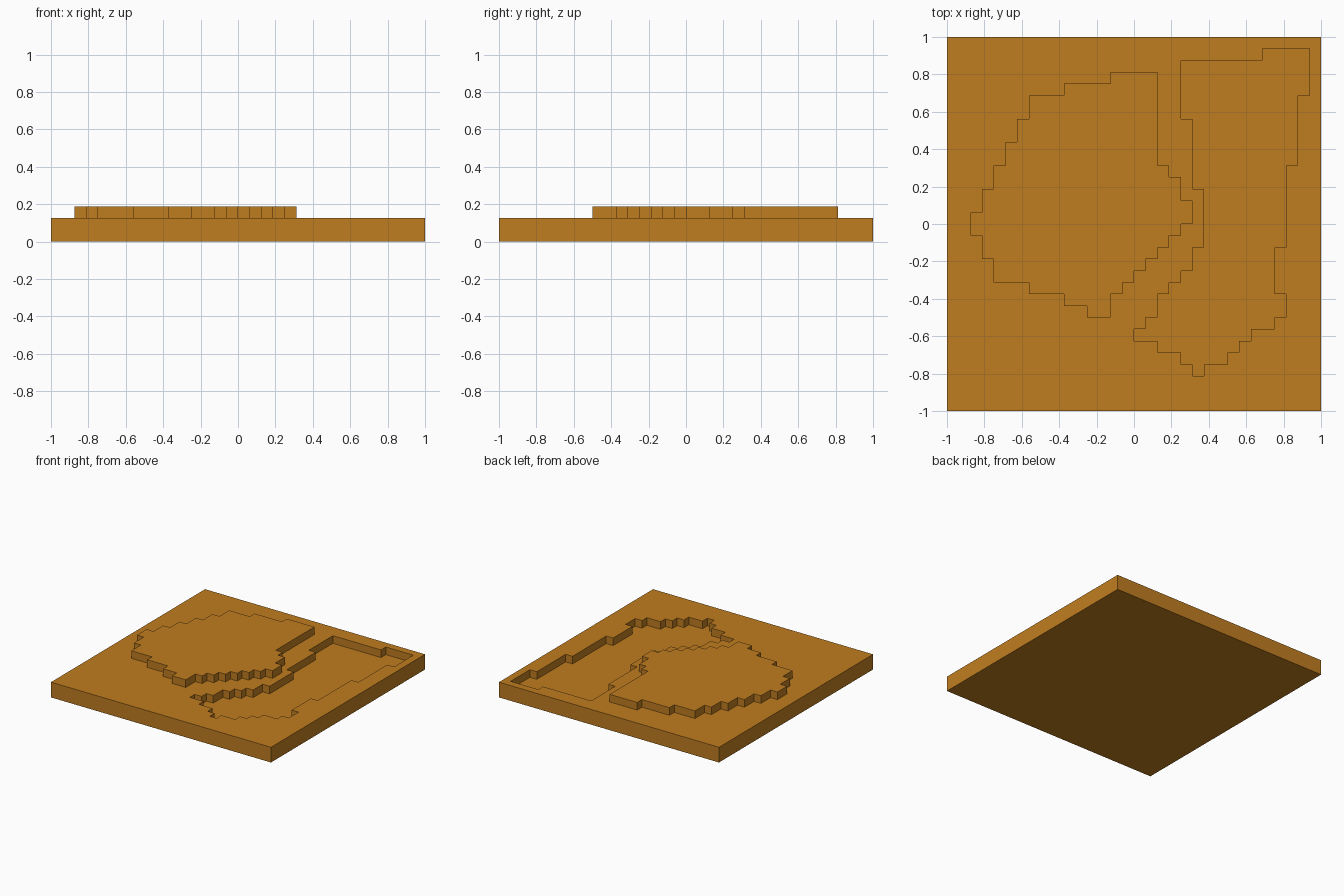
import bpy, bmesh

if "Cube" in bpy.data.objects:
    bpy.data.objects.remove(bpy.data.objects["Cube"])

U = 1 / 16  # grid step of the stepped outlines

ochre = bpy.data.materials.new("ochre")
ochre.diffuse_color = (0.53, 0.205, 0.0145, 1)
ochre.use_nodes = True
ochre.node_tree.nodes["Principled BSDF"].inputs["Base Color"].default_value = ochre.diffuse_color


def stepped_outline(x, y, moves):
    """Corners of a right-angled outline: moves alternate new y, new x."""
    pts = [(x, y)]
    for i, v in enumerate(moves):
        x, y = (x, v) if i % 2 == 0 else (v, y)
        pts.append((x, y))
    return pts


def prism(name, pts, z0, z1):
    """Extrude a flat outline (in grid steps) from z0 to z1."""
    bm = bmesh.new()
    face = bm.faces.new([bm.verts.new((x * U, y * U, z0 * U)) for x, y in pts])
    top = bmesh.ops.extrude_face_region(bm, geom=[face])["geom"]
    verts = [g for g in top if isinstance(g, bmesh.types.BMVert)]
    bmesh.ops.translate(bm, verts=verts, vec=(0, 0, (z1 - z0) * U))
    bmesh.ops.recalc_face_normals(bm, faces=bm.faces)
    mesh = bpy.data.meshes.new(name)
    bm.to_mesh(mesh)
    bm.free()
    mesh.materials.append(ochre)
    ob = bpy.data.objects.new(name, mesh)
    bpy.context.collection.objects.link(ob)
    return ob


def combine(target, tool, operation):
    """Apply a boolean and remove the tool object."""
    mod = target.modifiers.new(operation.lower(), "BOOLEAN")
    mod.object, mod.operation, mod.solver = tool, operation, "EXACT"
    bpy.context.view_layer.objects.active = target
    bpy.ops.object.modifier_apply(modifier=mod.name)
    bpy.data.objects.remove(tool)


# Square board
board = prism("stepped_relief_board", [(-16, -16), (16, -16), (16, 16), (-16, 16)], 0, 2)

# Sunken region, one step deep
basin = prism("basin_cutter", stepped_outline(11, 15, [
    14, 4, 9, 5, 3, 6, -2, 5, -4, 4, -5, 3, -6, 2, -8, 1, -9, 0,
    -10, 2, -11, 4, -12, 5, -13, 6, -12, 8, -11, 9, -10, 10, -9, 12,
    -8, 13, -6, 12, -2, 13, 5, 14, 11, 15, 15]), 1, 3)
basin.hide_render = True
combine(board, basin, "DIFFERENCE")

# Raised plateau, one step high, rooted inside the board
plateau = prism("plateau", stepped_outline(-2, 13, [
    12, -6, 11, -9, 9, -10, 7, -11, 5, -12, 3, -13, 1, -14,
    -1, -13, -3, -12, -5, -9, -6, -6, -7, -4, -8, -2,
    -6, -1, -5, 0, -4, 1, -3, 2, -2, 3, -1, 4, 0, 5,
    2, 4, 4, 3, 5, 2, 13]), 1.5, 3)
combine(board, plateau, "UNION")
